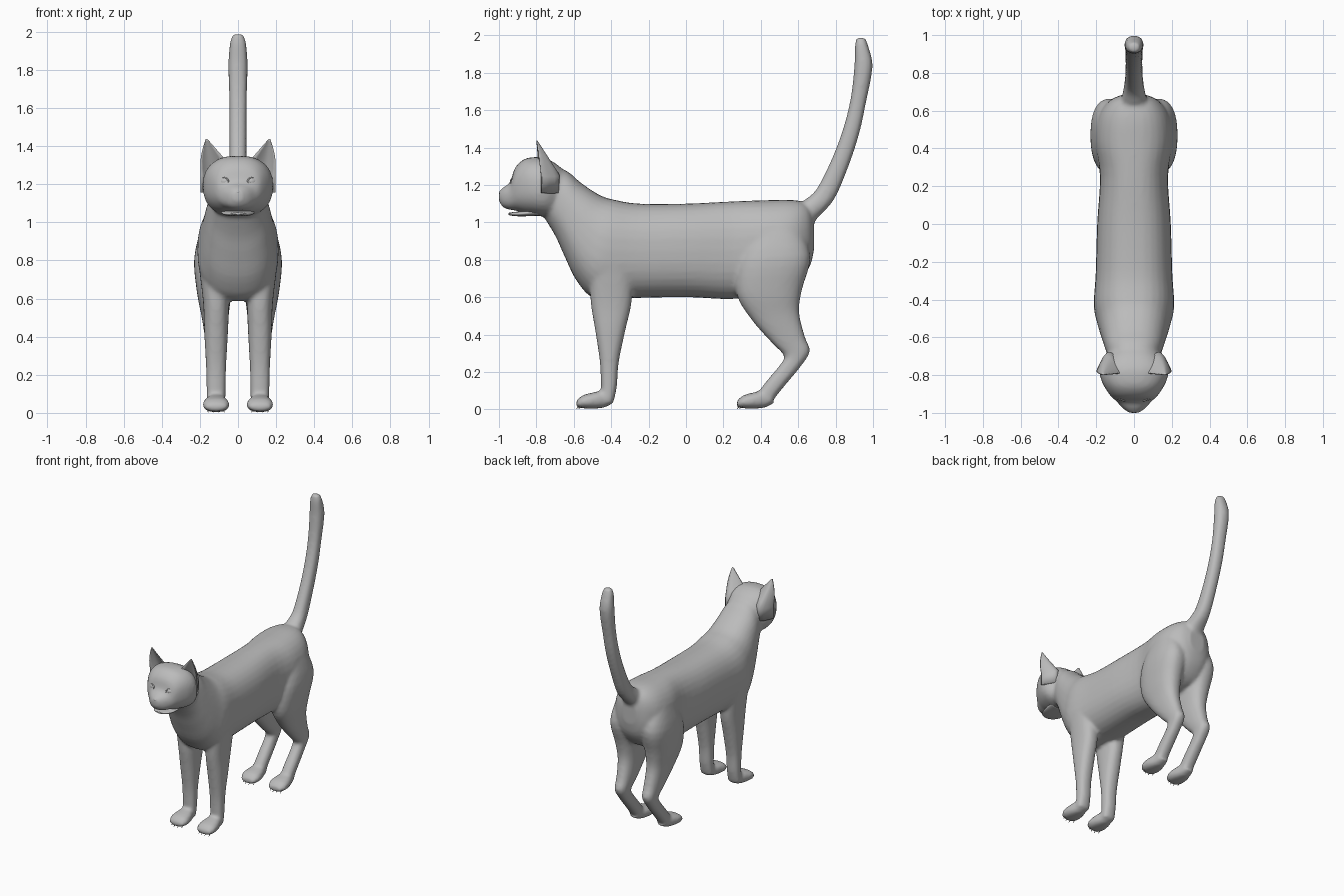
import bpy, bmesh, math
from mathutils import Vector

if "Cube" in bpy.data.objects:
    bpy.data.objects.remove(bpy.data.objects["Cube"])

fur = bpy.data.materials.new("grey fur")
fur.diffuse_color = (0.5, 0.5, 0.5, 1)
fur.use_nodes = True
fur.node_tree.nodes["Principled BSDF"].inputs["Base Color"].default_value = fur.diffuse_color
SEG, SUB, POWER = 32, 4, 2.4


def finish(bm, name):
    bmesh.ops.recalc_face_normals(bm, faces=bm.faces)
    me = bpy.data.meshes.new(name)
    bm.to_mesh(me)
    bm.free()
    me.materials.append(fur)
    me.shade_smooth()
    ob = bpy.data.objects.new(name, me)
    bpy.context.collection.objects.link(ob)
    return ob


def skin(bm, rings):
    """Join closed rings of points into a capped tube."""
    loops = [[bm.verts.new(p) for p in r] for r in rings]
    n = len(loops[0])
    for a, b in zip(loops, loops[1:]):
        for i in range(n):
            j = (i + 1) % n
            bm.faces.new((a[i], a[j], b[j], b[i]))
    bm.faces.new(loops[0])
    bm.faces.new(loops[-1])


def catmull(p, q, r, s, t):
    return [0.5 * (2 * b + (c - a) * t + (2 * a - 5 * b + 4 * c - d) * t * t
                   + (3 * b - a - 3 * c + d) * t ** 3) for a, b, c, d in zip(p, q, r, s)]


def loft(bm, spec, side=1, x=0.0):
    """Rings given by two opposite side-profile points, half width and optional centre x."""
    spec = [tuple(k) if len(k) == 6 else tuple(k) + (x,) for k in spec]
    ext = [spec[0]] + spec + [spec[-1]]
    keys = [catmull(*ext[i:i + 4], k / SUB) for i in range(len(spec) - 1) for k in range(SUB)]
    keys.append(spec[-1])
    rings = []
    for y0, z0, y1, z1, w, cx in keys:
        ring = []
        for i in range(SEG):
            a = 2 * math.pi * i / SEG
            c, s = (math.copysign(abs(f(a)) ** (2 / POWER), f(a)) for f in (math.cos, math.sin))
            ring.append((side * (cx + w * c), (y0 + y1) / 2 + s * (y1 - y0) / 2,
                         (z0 + z1) / 2 + s * (z1 - z0) / 2))
        rings.append(ring)
    skin(bm, rings)


TORSO = [(-.78, 1.06, -.72, 1.31, .12), (-.70, .93, -.63, 1.27, .15),
         (-.65, .82, -.56, 1.21, .17), (-.58, .68, -.46, 1.145, .195),
         (-.48, .59, -.38, 1.12, .213), (-.28, .595, -.25, 1.10, .203),
         (0, .60, 0, 1.10, .195), (.25, .59, .25, 1.112, .18),
         (.45, .62, .42, 1.118, .205), (.58, .66, .56, 1.12, .19),
         (.66, .76, .645, 1.10, .13), (.685, .86, .685, 1.03, .06)]
HEAD = [(-.62, 1.08, -.62, 1.24, .07), (-.70, 1.03, -.69, 1.31, .145),
        (-.76, 1.03, -.76, 1.345, .183), (-.82, 1.04, -.82, 1.348, .176),
        (-.87, 1.05, -.87, 1.335, .152), (-.91, 1.063, -.915, 1.29, .122),
        (-.94, 1.067, -.94, 1.215, .092), (-.975, 1.078, -.975, 1.188, .06),
        (-1.0, 1.11, -1.0, 1.165, .025)]
TAIL = [(.58, 1.08, .66, .95, .08), (.635, 1.12, .70, 1.02, .065),
        (.70, 1.18, .79, 1.12, .05), (.78, 1.34, .865, 1.29, .045),
        (.84, 1.5, .925, 1.47, .045), (.88, 1.66, .96, 1.63, .046),
        (.90, 1.83, .997, 1.83, .05), (.903, 1.94, .975, 1.94, .042),
        (.912, 1.987, .957, 1.987, .027)]
FRONT_LEG = [(-.52, .80, -.28, .80, .08, .13), (-.51, .58, -.29, .58, .068),
             (-.485, .42, -.325, .42, .062), (-.46, .25, -.36, .25, .053),
             (-.455, .13, -.37, .12, .05), (-.45, .05, -.39, .03, .05)]
HIND_LEG = [(.36, .98, .60, 1.0, .09, .10), (.28, .80, .665, .82, .105, .125),
            (.27, .62, .62, .64, .09, .125), (.35, .48, .605, .52, .07, .12),
            (.46, .355, .635, .39, .055), (.525, .285, .662, .31, .046),
            (.50, .235, .61, .225, .043), (.43, .15, .535, .135, .045),
            (.38, .085, .45, .03, .045)]
# paw outline relative to its toe tip
PAW = [(.20, .035, .18, .095, .04), (.15, .01, .14, .10, .05), (.09, .004, .09, .09, .066),
       (.035, .006, .035, .075, .068), (.0, .012, .0, .045, .048)]
LEG_X = .115
PAW_TIPS = {"front": -.587, "hind": .272}

# torso, head, tail and legs blended into one skin
bm = bmesh.new()
for part in (TORSO, HEAD, TAIL):
    loft(bm, part)
for side in (1, -1):
    loft(bm, FRONT_LEG, side, LEG_X)
    loft(bm, HIND_LEG, side, LEG_X)
    for tip in PAW_TIPS.values():
        loft(bm, [(a + tip, b, c + tip, d, w) for a, b, c, d, w in PAW], side, LEG_X)
body = finish(bm, "body")
rm = body.modifiers.new("blend", 'REMESH')
rm.mode, rm.voxel_size, rm.use_smooth_shade = 'VOXEL', .012, True
sm = body.modifiers.new("relax", 'SMOOTH')
sm.factor, sm.iterations = .5, 5

# lower jaw
bm = bmesh.new()
loft(bm, [(-.78, 1.035, -.78, 1.08, .09), (-.88, 1.032, -.88, 1.06, .08),
          (-.93, 1.035, -.93, 1.054, .055), (-.95, 1.04, -.95, 1.05, .025)])
finish(bm, "lower_jaw")


def ball(name, loc, size, turn=0):
    bm = bmesh.new()
    bmesh.ops.create_uvsphere(bm, u_segments=20, v_segments=12, radius=1)
    ob = finish(bm, name)
    ob.location, ob.scale, ob.rotation_euler.z = loc, size, turn


ball("nose", (0, -.982, 1.158), (.022, .018, .014))


def ear(side):
    """Hollow, forward-facing shell made of crescent rings."""
    tip = Vector((.165, -.80, 1.437))
    outer, inner = Vector((.187, -.775, 1.25)), Vector((.07, -.79, 1.32))
    rings = []
    for t in (-.01, 0, .2, .4, .6, .8, .93, 1):
        k = 1 - max(t, 0)
        o, i = outer.lerp(tip, max(t, 0)), inner.lerp(tip, max(t, 0))
        o.x += .012 * math.sin(math.pi * k)
        wide = (o - i) * .04 + Vector((.004, 0, 0))
        o, i = o + wide, i - wide
        drop = .09 if t < 0 else 0
        ring = []
        for depth, order in ((.10, range(9)), (.055, range(8, -1, -1))):
            for n in order:
                u = n / 8
                p = o.lerp(i, u)
                p.y += math.sin(math.pi * u) * depth * k + (.006 if depth == .10 else 0)
                p.z -= drop + math.sin(math.pi * u) * .03 * k
                ring.append((side * p.x, p.y, p.z))
        rings.append(ring)
    bm = bmesh.new()
    skin(bm, rings)
    return bm


def eyelid(side):
    """Thin oval rim around the eye."""
    bm = bmesh.new()
    rows = []
    for i in range(24):
        a = 2 * math.pi * i / 24
        row = []
        for j in range(6):
            b = 2 * math.pi * j / 6
            r = 1 + .14 * math.cos(b)
            row.append(bm.verts.new((.030 * r * math.cos(a), .006 * math.sin(b),
                                     .021 * r * math.sin(a))))
        rows.append(row)
    for i in range(24):
        a, b = rows[i], rows[(i + 1) % 24]
        for j in range(6):
            k = (j + 1) % 6
            bm.faces.new((a[j], a[k], b[k], b[j]))
    ob = finish(bm, "eyelid")
    ob.location = (side * .077, -.922, 1.214)
    ob.rotation_euler.z = side * .5


for side in (1, -1):
    finish(ear(side), "ear")
    ball("eye", (side * .077, -.916, 1.214), (.029, .017, .020), side * .5)
    eyelid(side)
    # claws, four per paw
    for name, tip in PAW_TIPS.items():
        bm = bmesh.new()
        for n in range(4):
            x = side * (LEG_X + (n - 1.5) * .028)
            y = tip + .004 + .012 * abs(n - 1.5)
            ring = [(x + .006 * math.cos(a), y + .012, .022 + .008 * math.sin(a))
                    for a in (0, 1.57, 3.14, 4.71)]
            end = [(x + .001 * math.cos(a), y - .010, .003 + .001 * math.sin(a))
                   for a in (0, 1.57, 3.14, 4.71)]
            skin(bm, [ring, end])
        finish(bm, name + "_claws")
